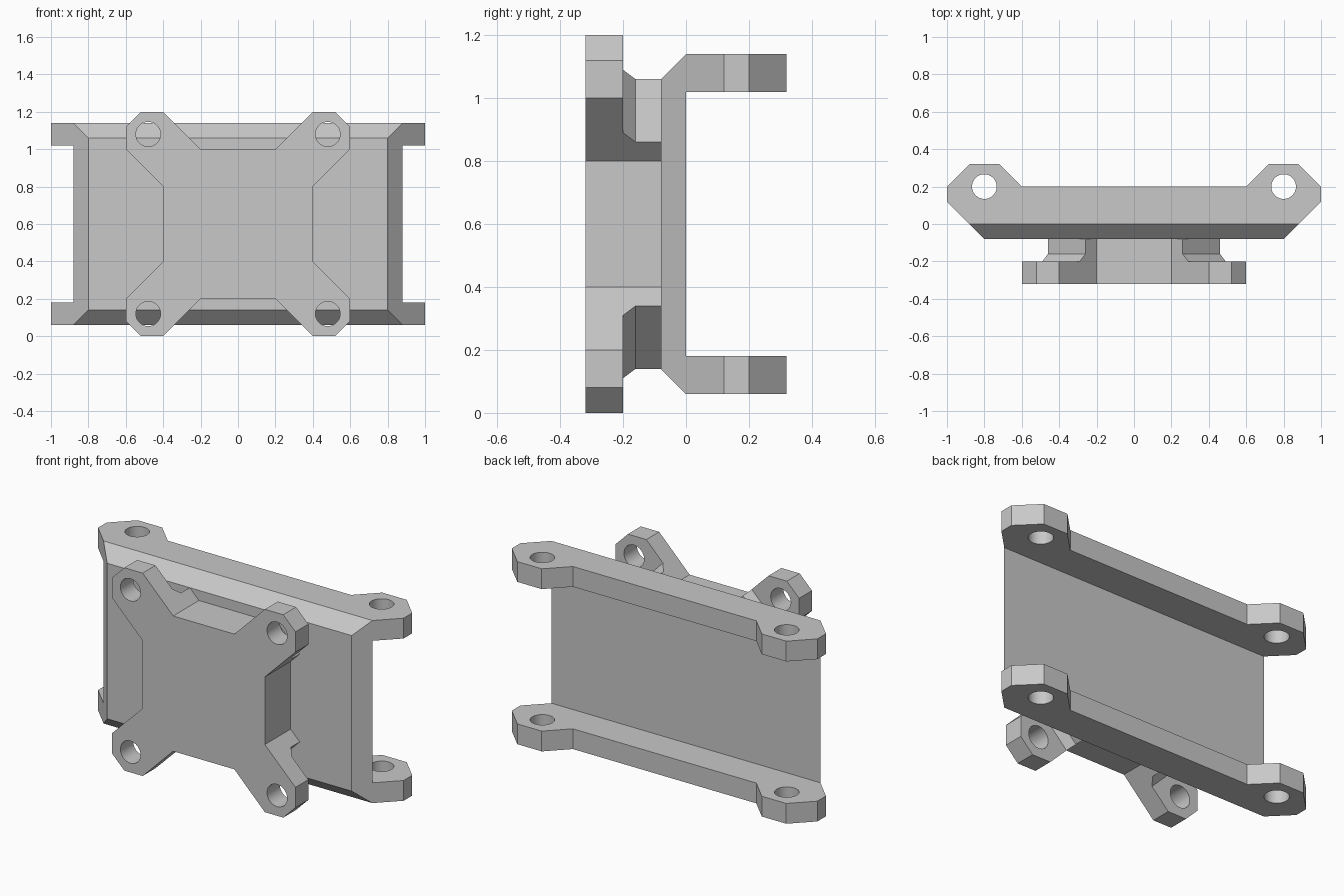
import bpy
import bmesh
from math import pi
from mathutils import Vector

cube = bpy.data.objects.get("Cube")
if cube:
    bpy.data.objects.remove(cube, do_unlink=True)

MID = 0.6      # height of the horizontal symmetry plane
HOLE = 0.066   # bolt hole radius

grey = bpy.data.materials.new("plain grey")
grey.use_nodes = True
colour = (0.58, 0.58, 0.58, 1)
grey.diffuse_color = colour
grey.node_tree.nodes["Principled BSDF"].inputs["Base Color"].default_value = colour


def make_object(name, bm):
    bmesh.ops.recalc_face_normals(bm, faces=bm.faces)
    mesh = bpy.data.meshes.new(name)
    bm.to_mesh(mesh)
    bm.free()
    mesh.materials.append(grey)
    obj = bpy.data.objects.new(name, mesh)
    bpy.context.collection.objects.link(obj)
    return obj


def loft(name, sections):
    """Closed solid through matching rings of points."""
    bm = bmesh.new()
    rings = [[bm.verts.new(p) for p in ring] for ring in sections]
    for a, b in zip(rings, rings[1:]):
        for i in range(len(a)):
            j = (i + 1) % len(a)
            bm.faces.new((a[i], a[j], b[j], b[i]))
    bm.faces.new(rings[0])
    bm.faces.new(rings[-1])
    return make_object(name, bm)


def front_ring(quarter, y):
    """Mirror a quarter outline (top to right) into a full upright ring."""
    ring = []
    for sx, sz, step in ((1, 1, 1), (1, -1, -1), (-1, -1, 1), (-1, 1, -1)):
        ring += [(sx * x, y, MID + sz * z) for x, z in quarter[::step]]
    return ring


def drill(obj, centres, axis):
    """Cut round bolt holes through a part along the given axis."""
    for centre in centres:
        bm = bmesh.new()
        bmesh.ops.create_cone(bm, cap_ends=True, segments=32,
                              radius1=HOLE, radius2=HOLE, depth=0.2)
        turn = Vector((0, 0, 1)).rotation_difference(axis).to_matrix()
        bmesh.ops.rotate(bm, verts=bm.verts, matrix=turn)
        bmesh.ops.translate(bm, verts=bm.verts, vec=centre)
        for face in bm.faces:
            face.smooth = len(face.verts) == 4
        cutter = make_object("hole_cutter", bm)
        cutter.hide_render = True
        cut = obj.modifiers.new("hole", "BOOLEAN")
        cut.operation = "DIFFERENCE"
        cut.solver = "EXACT"
        cut.object = cutter
        bpy.context.view_layer.objects.active = obj
        bpy.ops.object.modifier_apply(modifier=cut.name)
        bpy.data.objects.remove(cutter, do_unlink=True)


# Main panel with bevelled front border
loft("main_panel", [front_ring([(0.8, 0.46)], -0.08),
                    front_ring([(0.88, 0.54)], 0)])

# Upper and lower flanges with bolt ears
half = [(0.88, 0), (1, 0.12), (1, 0.2), (0.88, 0.32), (0.72, 0.32), (0.6, 0.2)]
outline = half + [(-x, y) for x, y in reversed(half)]
for name, low in (("lower_flange", 0.06), ("upper_flange", 1.02)):
    flange = loft(name, [[(x, y, z) for x, y in outline] for z in (low, low + 0.12)])
    drill(flange, [(s * 0.8, 0.2, low + 0.06) for s in (-1, 1)], Vector((0, 0, 1)))


# Spacer block flaring out towards the mounting plate
def spacer_quarter(flare):
    a, b = 0.26 + flare, 0.46 + flare
    return [(0.2, 0.4), (a, b), (b, a), (0.4, 0.2)]


loft("spacer", [front_ring(spacer_quarter(0), -0.08),
                front_ring(spacer_quarter(0), -0.16),
                front_ring(spacer_quarter(0.03), -0.2)])

# Cross-shaped mounting plate with four bolt arms
arm = [(0.2, 0.4), (0.4, 0.6), (0.52, 0.6), (0.6, 0.52), (0.6, 0.4), (0.4, 0.2)]
plate = loft("mounting_plate", [front_ring(arm, y) for y in (-0.32, -0.2)])
drill(plate, [(sx * 0.48, -0.26, MID + sz * 0.48) for sx in (-1, 1) for sz in (-1, 1)],
      Vector((0, 1, 0)))
